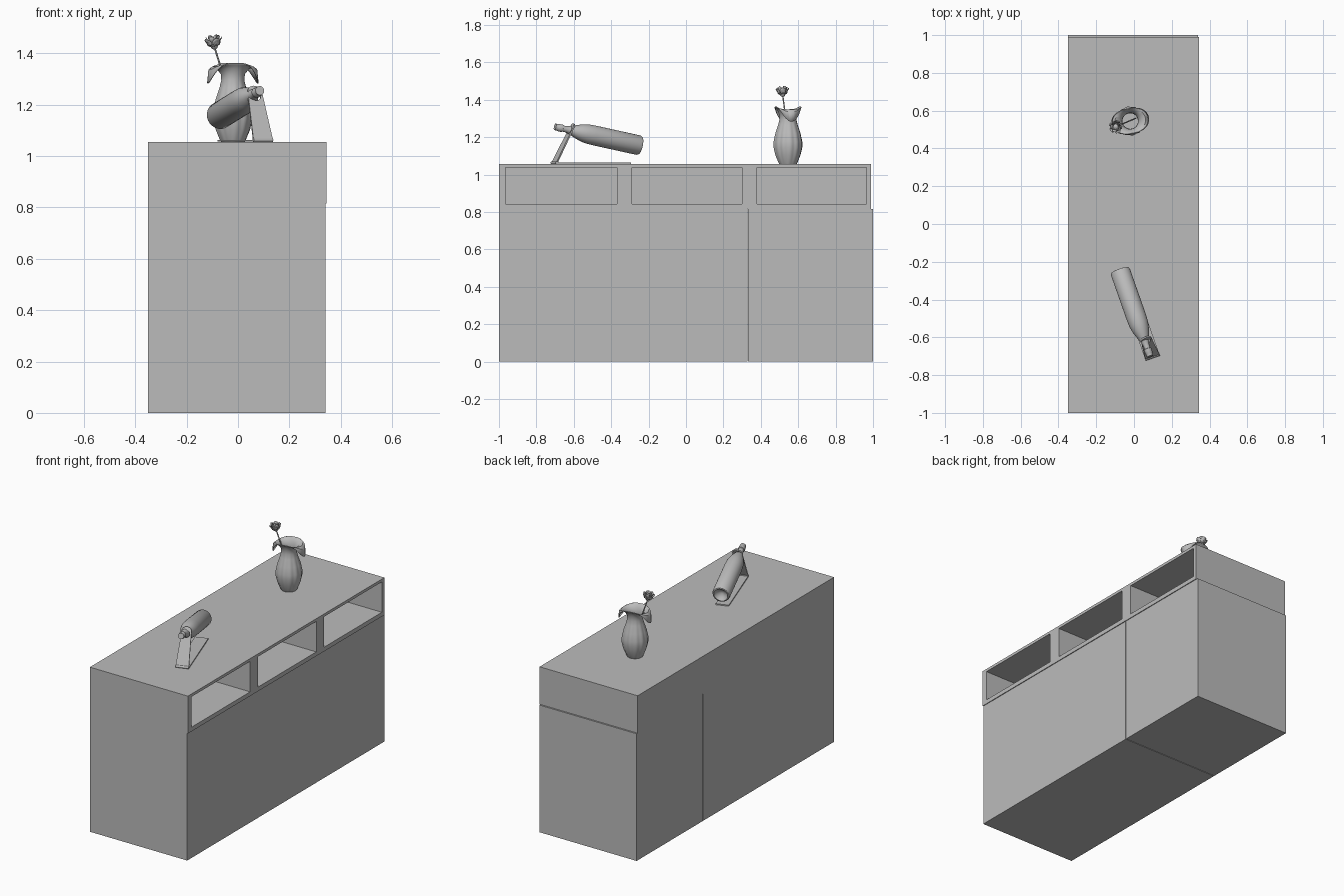
import bpy, bmesh, math
from mathutils import Vector, Matrix

cube = bpy.data.objects.get("Cube")
if cube:
    bpy.data.objects.remove(cube, do_unlink=True)

grey = bpy.data.materials.new("plain_grey")
grey.use_nodes = True
COLOUR = (0.5, 0.5, 0.5, 1)
grey.diffuse_color = COLOUR
grey.node_tree.nodes["Principled BSDF"].inputs["Base Color"].default_value = COLOUR

TOP = 1.055      # height of the counter
TAU = math.tau


def activate(obj):
    bpy.ops.object.select_all(action='DESELECT')
    obj.select_set(True)
    bpy.context.view_layer.objects.active = obj


def finish(name, bm, matrix=None, smooth=False):
    bmesh.ops.recalc_face_normals(bm, faces=bm.faces)
    mesh = bpy.data.meshes.new(name)
    bm.to_mesh(mesh)
    bm.free()
    mesh.materials.append(grey)
    obj = bpy.data.objects.new(name, mesh)
    bpy.context.collection.objects.link(obj)
    if matrix:
        obj.matrix_world = matrix
    if smooth:
        activate(obj)
        bpy.ops.object.shade_smooth_by_angle(angle=math.radians(40))
    return obj


def box(name, low, high, matrix=None):
    low, high = Vector(low), Vector(high)
    bm = bmesh.new()
    bmesh.ops.create_cube(bm, size=1)
    for v in bm.verts:
        v.co = (low + high) / 2 + v.co * (high - low)
    return finish(name, bm, matrix)


def loft(bm, rings, cap_start=True, cap_end=False):
    """Skin a list of equal closed rings of points."""
    loops = [[bm.verts.new(p) for p in ring] for ring in rings]
    n = len(loops[0])
    for a, b in zip(loops, loops[1:]):
        for i in range(n):
            j = (i + 1) % n
            bm.faces.new((a[i], a[j], b[j], b[i]))
    if cap_start:
        bm.faces.new(loops[0])
    if cap_end:
        bm.faces.new(loops[-1])


def circle(r, z, n, offset=(0, 0, 0)):
    return [Vector(offset) + Vector((r * math.cos(TAU * i / n), r * math.sin(TAU * i / n), z))
            for i in range(n)]


def along(start, end):
    """Matrix placing local z along the line from start to end."""
    start, end = Vector(start), Vector(end)
    turn = (end - start).to_track_quat('Z', 'Y').to_matrix().to_4x4()
    return Matrix.Translation(start) @ turn


def turned(name, profile, start, end, n=32):
    bm = bmesh.new()
    loft(bm, [circle(r, z, n) for r, z in profile], True, True)
    return finish(name, bm, along(start, end), True)


# Cabinet: two lower units with a narrow gap, and a shelf unit above
SEAM = 0.815
box("long_lower_cabinet", (-0.35, -1, 0), (0.34, 0.328, SEAM))
box("short_lower_cabinet", (-0.35, 0.332, 0), (0.34, 1, SEAM))
shelf = box("open_shelf_unit", (-0.35, -1, SEAM), (0.345, 0.99, TOP))

# Three open compartments along the side
for y0, y1 in ((-0.965, -0.37), (-0.29, 0.30), (0.38, 0.965)):
    cutter = box("compartment_cutter", (-0.335, y0, 0.842), (0.4, y1, 1.037))
    cutter.hide_render = True
    cut = shelf.modifiers.new("compartment", 'BOOLEAN')
    cut.operation = 'DIFFERENCE'
    cut.solver = 'EXACT'
    cut.object = cutter
    activate(shelf)
    bpy.ops.object.modifier_apply(modifier=cut.name)
    bpy.data.objects.remove(cutter, do_unlink=True)

# Bottle with a hollow base, tapering shoulder and collared neck
tail, tip = Vector((-0.075, -0.245, 1.155)), Vector((0.085, -0.70, 1.255))
turned("bottle", [(0.008, 0.03), (0.03, 0.018), (0.042, 0), (0.049, 0.002), (0.053, 0.012),
                  (0.053, 0.27), (0.051, 0.31), (0.044, 0.345), (0.032, 0.38), (0.022, 0.405),
                  (0.017, 0.43), (0.016, 0.45), (0.02, 0.452), (0.02, 0.475),
                  (0.018, 0.478), (0.018, 0.493)], tail, tip)

# Bottle stand: flat foot, rounded bend and leaning plate with a neck hole
run = Vector((tail.x - tip.x, tail.y - tip.y, 0)).normalized()
side = Vector((-run.y, run.x, 0)) * -1
up = Vector((0, 0, 1))
foot_start = Vector((0.097, -0.703, TOP))


def frame(x, y, z, origin):
    m = Matrix((x, y, z)).transposed().to_4x4()
    m.translation = origin
    return m


box("stand_foot", (-0.04, 0, 0.001), (0.04, 0.42, 0.008), frame(side, run, up, foot_start))
hinge = foot_start + up * 0.008
turned("stand_bend", [(0.008, 0), (0.008, 0.08)], hinge - side * 0.04, hinge + side * 0.04, 16)

lean = (run * 0.11 + up * 0.21).normalized()
outline = [(-0.04, 0), (0.04, 0)]
outline += [(0.029 * math.cos(a), 0.21 + 0.026 * math.sin(a))
            for a in (math.pi * i / 10 for i in range(11))]
hole = [(p.x, 0.192 + p.y) for p in circle(0.021, 0, 24)]
curve = bpy.data.curves.new("stand_plate", 'CURVE')
curve.dimensions = '2D'
curve.fill_mode = 'BOTH'
curve.extrude = 0.004
for loop in (outline, hole):
    spline = curve.splines.new('POLY')
    spline.points.add(len(loop) - 1)
    for point, (x, y) in zip(spline.points, loop):
        point.co = (x, y, 0, 1)
    spline.use_cyclic_u = True
plate = bpy.data.objects.new("stand_plate", curve)
bpy.context.collection.objects.link(plate)
curve.materials.append(grey)
plate.matrix_world = frame(side, lean, side.cross(lean), hinge)
activate(plate)
bpy.ops.object.convert(target='MESH')

# Vase: gently lobed body and a rim with two drooping lips
N = 60


def vase_ring(r, z, lobes=0.0, reach=0.0, droop=0.0):
    ring = []
    for i in range(N):
        a = TAU * i / N
        c = abs(math.cos(a))
        radius = r * (1 + lobes * math.cos(12 * a)) + reach * c ** 2
        ring.append(Vector((radius * math.cos(a), radius * math.sin(a), z - droop * c ** 5)))
    return ring


bm = bmesh.new()
loft(bm, [vase_ring(0.042, 0), vase_ring(0.047, 0.01, 0.02), vase_ring(0.063, 0.05, 0.025),
          vase_ring(0.072, 0.09, 0.03), vase_ring(0.072, 0.12, 0.03), vase_ring(0.063, 0.165, 0.025),
          vase_ring(0.048, 0.21, 0.02), vase_ring(0.041, 0.24), vase_ring(0.043, 0.265),
          vase_ring(0.05, 0.287, 0, 0.01), vase_ring(0.057, 0.298, 0, 0.025, 0.005),
          vase_ring(0.062, 0.304, 0, 0.034, 0.025), vase_ring(0.065, 0.308, 0, 0.036, 0.08)])
vase_at = Vector((-0.02, 0.545, TOP))
vase = finish("vase", bm, Matrix.Translation(vase_at) @ Matrix.Rotation(math.radians(11), 4, 'Z'), True)
wall = vase.modifiers.new("wall", 'SOLIDIFY')
wall.thickness = 0.004
wall.offset = -1

# Flower: thin stem, bud and three layers of petals
root, head = Vector((0.01, 0.56, 1.10)), Vector((-0.092, 0.517, 1.425))
turned("flower_stem", [(0.0035, 0), (0.0035, (head - root).length)], root, head, 10)
bloom = along(head, head + (head - root) * Vector((0.5, 0.5, 1)))
bm = bmesh.new()
loft(bm, [circle(r, z, 14) for r, z in
          ((0.004, -0.01), (0.012, -0.004), (0.018, 0.012), (0.014, 0.032), (0.004, 0.038))], True, True)
finish("flower_bud", bm, bloom, True)

bm = bmesh.new()
for count, spread, height, twist in ((5, 0.034, 0.034, 0), (5, 0.027, 0.043, 0.6), (4, 0.018, 0.047, 0.2)):
    for k in range(count):
        rows = []
        for t, r, wide in ((0, 0.15, 0.2), (0.35, 0.75, 0.5), (0.7, 0.85, 0.62), (1, 1.05, 0.35)):
            mid = TAU * k / count + twist
            rows.append([bm.verts.new((spread * r * math.cos(mid + s * wide),
                                       spread * r * math.sin(mid + s * wide),
                                       height * t - 0.004 * s * s)) for s in (-1, 0, 1)])
        for a, b in zip(rows, rows[1:]):
            for i in range(2):
                bm.faces.new((a[i], a[i + 1], b[i + 1], b[i]))
petals = finish("flower_petals", bm, bloom, True)
petals.modifiers.new("thickness", 'SOLIDIFY').thickness = 0.0015
